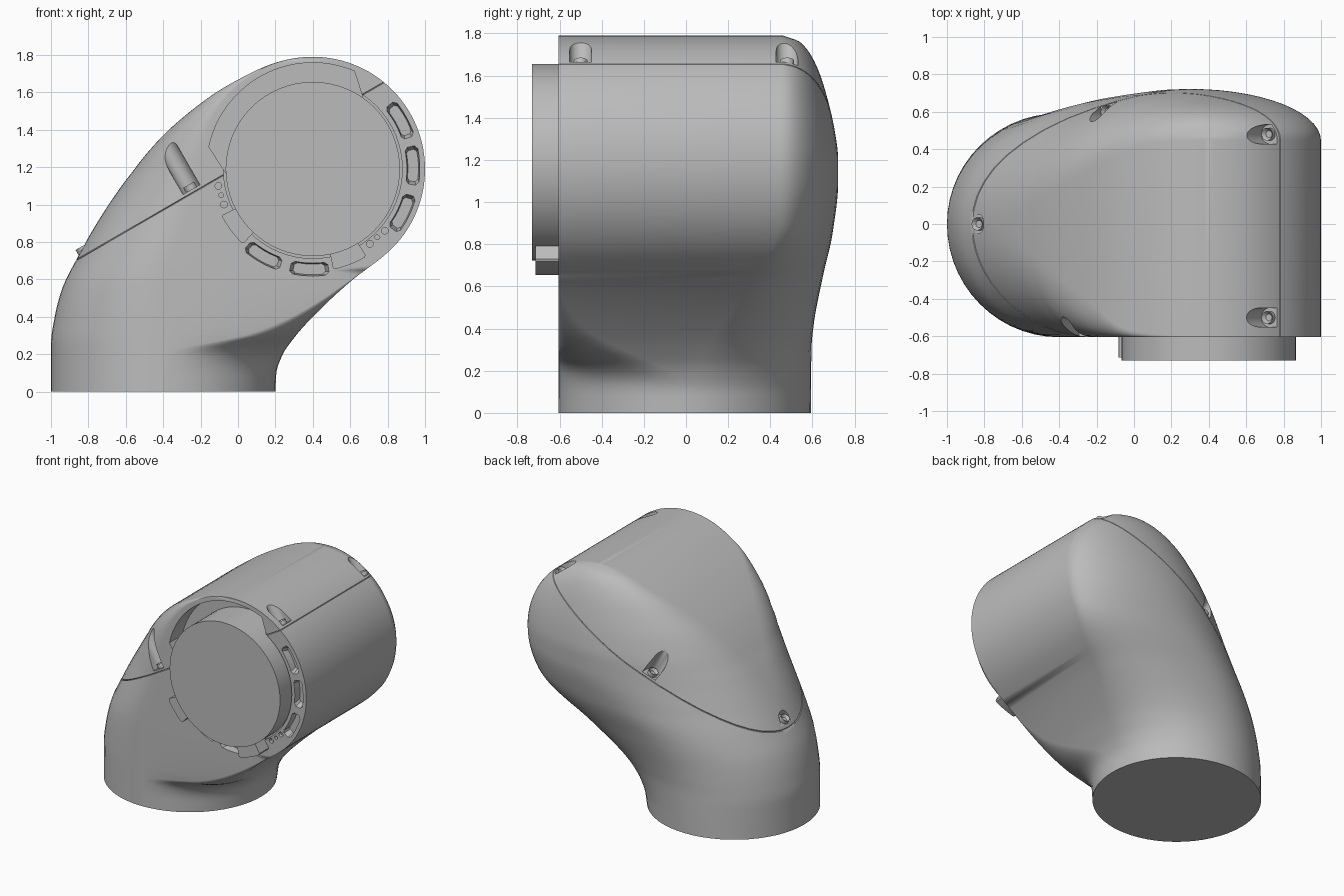
import bpy, bmesh
from math import sin, cos, pi, sqrt, radians
from mathutils import Vector

if "Cube" in bpy.data.objects:
    bpy.data.objects.remove(bpy.data.objects["Cube"])

R, CX, CZ, FRONT = 0.6, 0.4, 1.19, -0.605      # horizontal barrel
SEAM_P, SEAM_N = Vector((-0.1, 0, 1.145)), Vector((-0.5, 0, 0.866))
UPHILL = Vector((0.866, 0, 0.5))               # along the seam plane

grey = bpy.data.materials.new("housing grey")
grey.use_nodes = True
grey.diffuse_color = (0.5, 0.5, 0.5, 1)
grey.node_tree.nodes["Principled BSDF"].inputs["Base Color"].default_value = (0.5, 0.5, 0.5, 1)


def curve(*knots):
    """Smooth monotone interpolation through (z, value) knots."""
    d = [(b[1] - a[1]) / (b[0] - a[0]) for a, b in zip(knots, knots[1:])]
    m = [d[0]] + [2 * p * q / (p + q) if p * q > 0 else 0 for p, q in zip(d, d[1:])] + [d[-1]]

    def value(z):
        z = min(max(z, knots[0][0]), knots[-1][0])
        i = 0
        while i < len(d) - 1 and z > knots[i + 1][0]:
            i += 1
        (z0, v0), (z1, v1) = knots[i], knots[i + 1]
        h = z1 - z0
        t = (z - z0) / h
        s = t * t * (3 - 2 * t)
        return v0 + (v1 - v0) * s + h * t * (1 - t) * ((1 - t) * m[i] - t * m[i + 1])
    return value


def make(name, bm, smooth=True):
    bmesh.ops.recalc_face_normals(bm, faces=bm.faces)
    mesh = bpy.data.meshes.new(name)
    bm.to_mesh(mesh)
    bm.free()
    mesh.materials.append(grey)
    obj = bpy.data.objects.new(name, mesh)
    bpy.context.collection.objects.link(obj)
    if smooth:
        shade(obj)
    return obj


def shade(obj):
    bpy.ops.object.select_all(action='DESELECT')
    obj.select_set(True)
    bpy.context.view_layer.objects.active = obj
    bpy.ops.object.shade_smooth_by_angle(angle=radians(32))


def extrude(bm, outline, offset, scale=1.0):
    """Solid from a flat outline of points moved by an offset, optionally tapered."""
    mid = sum(outline, Vector()) / len(outline)
    a = [bm.verts.new(p) for p in outline]
    b = [bm.verts.new(mid + (p - mid) * scale + offset) for p in outline]
    bm.faces.new(a)
    bm.faces.new(b[::-1])
    for i in range(len(a)):
        j = (i + 1) % len(a)
        bm.faces.new((a[i], b[i], b[j], a[j]))


def prism(bm, outline, y0, y1, scale=1.0):
    """Extrude an x-z outline along y."""
    extrude(bm, [Vector((x, y0, z)) for x, z in outline], Vector((0, y1 - y0, 0)), scale)


def arc(r, a0, a1, n=8):
    angles = [radians(a0 + (a1 - a0) * i / n) for i in range(n + 1)]
    return [(CX + r * cos(a), CZ + r * sin(a)) for a in angles]


def sector(r0, r1, a0, a1, c=0.015, k=2):
    """Ring sector outline with clipped corners."""
    return (arc(r1, a0 + k, a1 - k) + arc(r1 - c, a1, a1, 1)[:1] + arc(r0 + c, a1, a1, 1)[:1]
            + arc(r0, a1 - k, a0 + k) + arc(r0 + c, a0, a0, 1)[:1] + arc(r1 - c, a0, a0, 1)[:1])


def disc(r, x, z, n):
    return [(x + r * cos(2 * pi * i / n), z + r * sin(2 * pi * i / n)) for i in range(n)]


# Housing: horizontal sections, each made of four elliptic corners
left_low = curve((0, -1), (.25, -1), (.4, -.98), (.55, -.94), (.71, -.862), (.9, -.755),
                 (1.1, -.622), (1.19, -.553))
left_extra = curve((1.19, .353), (1.3, .275), (1.4, .207), (1.5, .139), (1.6, .078),
                   (1.7, .022), (1.79, 0))
flat_left = curve((0, -.4), (.6, -.38), (1.0, -.25), (1.19, -.2))
right_low = curve((0, .2), (.1, .205), (.2, .24), (.3, .31), (.42, .42), (.6, .615),
                  (.72, .773), (.8, .856))
crease_x = curve((0, -.4), (.1, -.4), (.2, -.37), (.25, -.22), (.29, 0), (.36, .2), (.47, .41),
                 (.6, .605), (.66, .7))
crease_y = curve((0, 0), (.15, -.02), (.22, -.12), (.3, -.3), (.4, -.48), (.55, -.59), (.64, FRONT))
back_x = curve((0, -.4), (.3, -.36), (.65, -.15), (.9, .12), (1.1, .28), (1.79, .4))
back_y = curve((0, .592), (.3, .595), (.42, .606), (.65, .65), (.85, .695), (1.1, .722),
               (1.2, .722), (1.34, .705), (1.53, .66), (1.665, .61), (1.76, .54), (1.79, .46))
back_right_y = curve((0, 0), (.3, .1), (.6, .3), (.9, .44), (1.79, .45))
back_left_y = curve((0, 0), (.8, 0), (1.2, .1), (1.5, .28), (1.7, .42), (1.79, .45))
front_left_y = curve((0, 0), (.7, 0), (1, -.05), (1.3, -.22), (1.5, -.4), (1.66, -.57), (1.79, -.6))


def section(z, n=14):
    half = sqrt(max(R * R - (z - CZ) ** 2, 0))
    xf = flat_left(z) if z < CZ else CX - half
    xl = left_low(z) if z < CZ else xf - left_extra(z)
    xr = right_low(z) if z < .75 else CX + half
    xc = min(crease_x(z), xr) if z < .64 else xr
    xb, yb = back_x(z), back_y(z)
    corners = ((xf, front_left_y(z), xl, FRONT, 180), (xc, crease_y(z), xr, FRONT, 270),
               (xb, back_right_y(z), xr, yb, 0), (xb, back_left_y(z), xl, yb, 90))
    for x, y, ex, ey, start in corners:
        for i in range(n + 1):
            a = radians(start + 90 * i / n)
            yield Vector((x + abs(ex - x) * cos(a), y + abs(ey - y) * sin(a), z))


levels = [CZ * i / 44 for i in range(44)] + [CZ + R * sin(radians(88) * i / 28) for i in range(29)]
bm = bmesh.new()
rings = [[bm.verts.new(p) for p in section(z)] for z in levels]
for lo, hi in zip(rings, rings[1:]):
    for i in range(len(lo)):
        j = (i + 1) % len(lo)
        bm.faces.new((lo[i], lo[j], hi[j], hi[i]))
bm.faces.new(rings[0][::-1])
bm.faces.new(rings[-1])
bmesh.ops.remove_doubles(bm, verts=bm.verts, dist=0.0006)

# Groove along the seam between housing and cap
for offset in (-.003, 0, .003):
    bmesh.ops.bisect_plane(bm, geom=bm.verts[:] + bm.edges[:] + bm.faces[:], dist=1e-6,
                           plane_co=SEAM_P + SEAM_N * offset, plane_no=SEAM_N)
bm.normal_update()
groove = [(v, v.normal.copy()) for v in bm.verts if abs((v.co - SEAM_P).dot(SEAM_N)) < 1e-5]
for v, normal in groove:
    v.co -= normal * .005
housing = make("elbow_housing", bm, smooth=False)

# Cutters: flange seat, ring pockets, screw slots
seat = bmesh.new()
prism(seat, disc(.478, CX, CZ, 64), -.7, -.575)

pockets = bmesh.new()
prism(pockets, arc(.568, 67, 168, 40) + arc(.44, 189, 50, 40), -.7, -.45)
for a in (29, 2, -26, -92, -119.5):
    prism(pockets, sector(.503, .572, a - 11, a + 11), -.607, -.55, .82)
for x, z, r in ((.705, .79, .018), (.745, .825, .013), (.785, .86, .018),
                (-.105, 1.1, .018), (-.09, 1.05, .013), (-.075, 1.0, .018)):
    prism(pockets, disc(r, x, z, 12), -.7, -.58)

# Each screw: x, y and the direction in which its slot is open
screw_spots = [(.735, -.5, UPHILL), (.735, .48, UPHILL), (-.815, 0, -UPHILL),
               (-.125, .6, Vector((0, 1, 0))), (-.24, -.55, Vector((0, -1, 0)))]
slots = bmesh.new()
screws = bmesh.new()
for x, y, out in screw_spots:
    floor = Vector((x, y, SEAM_P.z + (x - SEAM_P.x) * .577)) + SEAM_N * .018
    side = SEAM_N.cross(out)
    outline = [floor + .052 * (side * cos(pi * i / 14) - out * sin(pi * i / 14)) for i in range(15)]
    outline += [floor - side * .052 + out * .15, floor + side * .052 + out * .15]
    extrude(slots, outline, SEAM_N * .5)
    # Socket-head screw
    rot = SEAM_N.to_track_quat('Z', 'Y').to_matrix().to_4x4()
    rot.translation = floor + SEAM_N * .01
    head = bmesh.ops.create_cone(screws, cap_ends=True, segments=18, radius1=.034, radius2=.034,
                                 depth=.04, matrix=rot)["verts"]
    top = max({f for v in head for f in v.link_faces},
              key=lambda f: f.calc_center_median().dot(SEAM_N))
    bmesh.ops.inset_individual(screws, faces=[top], thickness=.015)
    for v in top.verts:
        v.co -= SEAM_N * .02

cutters = [make(n, b, False) for n, b in (("seat_cutter", seat), ("pocket_cutter", pockets),
                                          ("slot_cutter", slots))]
for c in cutters:
    c.hide_render = True
    mod = housing.modifiers.new(c.name, 'BOOLEAN')
    mod.operation, mod.solver, mod.object = 'DIFFERENCE', 'EXACT', c
bpy.context.view_layer.update()
cut = bpy.data.meshes.new_from_object(housing.evaluated_get(bpy.context.evaluated_depsgraph_get()))
housing.modifiers.clear()
housing.data = cut
for c in cutters:
    bpy.data.objects.remove(c)
shade(housing)
make("cap_screws", screws)

# Round joint flange with a chamfered rim
bm = bmesh.new()
prism(bm, disc(.466, CX, CZ, 64), -.725, -.42)
face = min(bm.faces, key=lambda f: f.calc_center_median().y)
bmesh.ops.inset_individual(bm, faces=[face], thickness=.012)
for v in face.verts:
    v.co.y -= .005
make("joint_flange", bm)

# Locking tabs beside the flange
bm = bmesh.new()
for a in (-68.5, -143):
    prism(bm, sector(.46, .548, a - 10, a + 10, .008, 1), -.715, -.59)
make("locking_tabs", bm)
